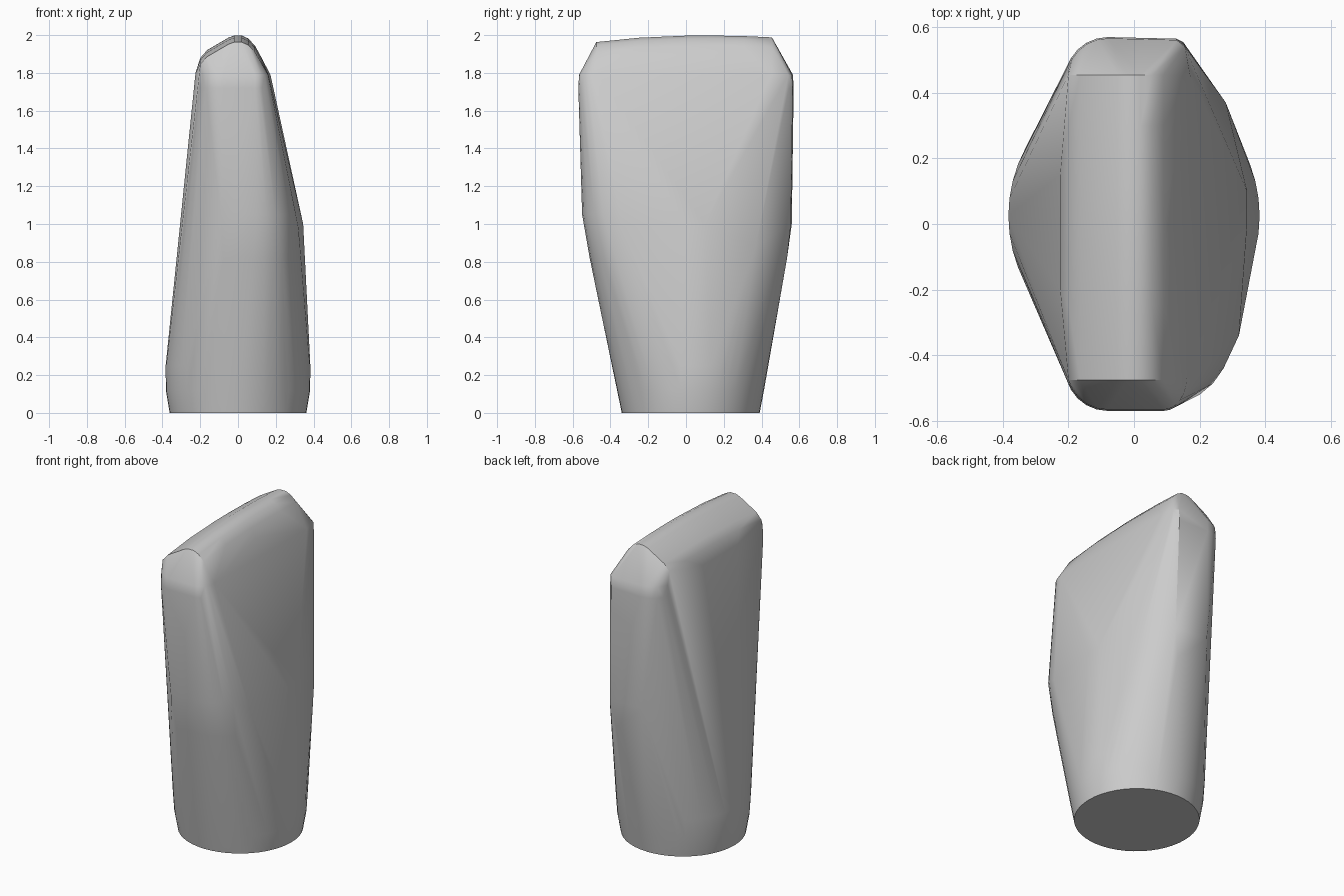
import bpy, bmesh
from math import cos, sin, pi, radians

cube = bpy.data.objects.get("Cube")
if cube:
    bpy.data.objects.remove(cube, do_unlink=True)

grey = bpy.data.materials.new("matte_grey")
grey.use_nodes = True
colour = (0.6, 0.6, 0.6, 1)
grey.diffuse_color = colour
grey.node_tree.nodes["Principled BSDF"].inputs["Base Color"].default_value = colour


def ellipse(z, cy, rx, ry, steps=48):
    return [(rx * cos(2 * pi * i / steps), cy + ry * sin(2 * pi * i / steps), z)
            for i in range(steps)]


def corner(cx, cy, rx, ry, start, z, steps=6):
    """Quarter of an ellipse, used to round an upright edge."""
    return [(cx + rx * cos(start + pi / 2 * i / steps),
             cy + ry * sin(start + pi / 2 * i / steps), z) for i in range(steps + 1)]


# round foot, swelling slightly above the base
points = ellipse(0, 0.025, 0.362, 0.365)
points += ellipse(0.12, 0.025, 0.382, 0.388)
points += ellipse(0.25, 0.025, 0.383, 0.41)

# belly bulging towards the left side
points += [(0.345, 0.1, 1.0), (0.345, 0.0, 1.0), (0.32, -0.34, 0.98),
           (0.28, 0.37, 0.88), (0.15, 0.555, 1.0), (-0.08, 0.56, 1.0), (0.12, 0.535, 0.82)]
points += corner(0.1, -0.33, 0.2, 0.22, 3 * pi / 2, 1.05)
points += corner(0.08, -0.31, 0.22, 0.2, 3 * pi / 2, 0.82)
points += [(-0.09, -0.55, 1.05), (-0.08, -0.51, 0.82)]

# shoulders with rounded upright edges
for z, grow in ((1.72, 0.0), (1.79, -0.004)):
    points += corner(-0.08, 0.44, 0.13 + grow, 0.13 + grow, pi / 2, z)
    points += corner(-0.08, -0.44, 0.13 + grow, 0.13 + grow, pi, z)
    points += corner(0.09, -0.47, 0.075 + grow, 0.1 + grow, 3 * pi / 2, z)
    points += [(0.13, 0.565 + grow, z), (0.155, 0.545 + grow, z), (0.172, 0.45, z)]
points += [(-0.225, y, 1.8) for y in (-0.2, 0.15)]

# rounded ridge along the top, slightly arched and chamfered at both ends
profile = [(-0.2, 1.88), (-0.165, 1.92), (-0.1, 1.957), (-0.05, 1.987), (-0.02, 1.998),
           (0.02, 1.998), (0.055, 1.982), (0.09, 1.945), (0.12, 1.89), (0.165, 1.79)]
for y, drop in ((-0.475, 0.035), (-0.25, 0.012), (0.0, 0.001), (0.12, 0.0),
                (0.3, 0.003), (0.455, 0.01)):
    points += [(x, y, z - drop) for x, z in profile]

# wrap one tight skin around all the sections
bm = bmesh.new()
for p in points:
    bm.verts.new(p)
hull = bmesh.ops.convex_hull(bm, input=bm.verts[:])
spare = {g for g in hull["geom_interior"] + hull["geom_unused"]
         if isinstance(g, bmesh.types.BMVert)}
bmesh.ops.delete(bm, geom=list(spare), context='VERTS')
bmesh.ops.remove_doubles(bm, verts=bm.verts[:], dist=0.002)
bmesh.ops.dissolve_limit(bm, angle_limit=radians(1), verts=bm.verts[:], edges=bm.edges[:])
bmesh.ops.recalc_face_normals(bm, faces=bm.faces[:])

mesh = bpy.data.meshes.new("tapered_block")
bm.to_mesh(mesh)
bm.free()
mesh.materials.append(grey)
block = bpy.data.objects.new("tapered_block", mesh)
bpy.context.collection.objects.link(block)

bpy.ops.object.select_all(action='DESELECT')
block.select_set(True)
bpy.context.view_layer.objects.active = block
bpy.ops.object.shade_smooth_by_angle(angle=radians(30))
